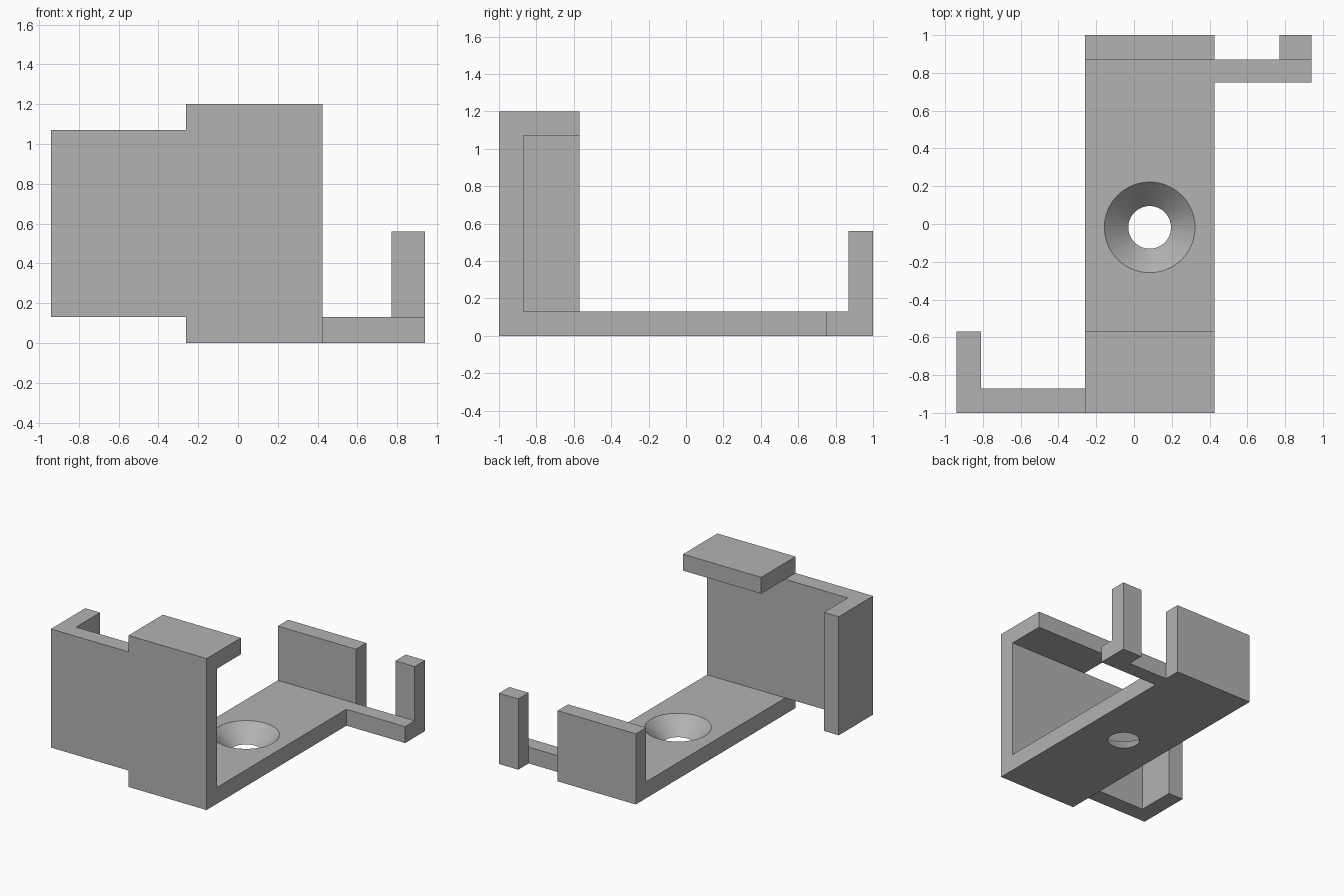
import bpy, bmesh, math
from mathutils import Vector

cube = bpy.data.objects.get("Cube")
if cube:
    bpy.data.objects.remove(cube, do_unlink=True)

grey = bpy.data.materials.new("plain grey")
grey.use_nodes = True
COLOUR = (0.45, 0.45, 0.45, 1)
grey.diffuse_color = COLOUR
grey.node_tree.nodes["Principled BSDF"].inputs["Base Color"].default_value = COLOUR

T = 0.13                      # sheet thickness
LEFT, RIGHT = 0.425, -0.26    # sides of the main strip
EDGE = 0.94                   # outer reach of the hooks
LIP = -0.57                   # how far the front hooks return


def finish(name, bm):
    bmesh.ops.recalc_face_normals(bm, faces=bm.faces)
    mesh = bpy.data.meshes.new(name)
    bm.to_mesh(mesh)
    bm.free()
    mesh.materials.append(grey)
    obj = bpy.data.objects.new(name, mesh)
    bpy.context.collection.objects.link(obj)
    return obj


def extrude_profile(name, points, axis, low, high):
    """Extrude a closed 2D profile along x (points are y, z) or z (points are x, y)."""
    bm = bmesh.new()
    place = (lambda a, b: (low, a, b)) if axis == "x" else (lambda a, b: (a, b, low))
    face = bm.faces.new([bm.verts.new(place(a, b)) for a, b in points])
    step = Vector((1, 0, 0) if axis == "x" else (0, 0, 1)) * (high - low)
    out = bmesh.ops.extrude_face_region(bm, geom=[face])
    moved = [g for g in out["geom"] if isinstance(g, bmesh.types.BMVert)]
    bmesh.ops.translate(bm, verts=moved, vec=step)
    return finish(name, bm)


def combine(target, other, operation):
    mod = target.modifiers.new(operation.title(), "BOOLEAN")
    mod.operation = operation
    mod.solver = "EXACT"
    mod.object = other
    bpy.context.view_layer.objects.active = target
    bpy.ops.object.modifier_apply(modifier=mod.name)
    bpy.data.objects.remove(other, do_unlink=True)


# Main strip: base, front wall with top lip, and low back wall
bracket = extrude_profile("bracket", [
    (-1, 0), (1, 0), (1, 0.56), (1 - T, 0.56), (1 - T, T), (T - 1, T),
    (T - 1, 1.07), (LIP, 1.07), (LIP, 1.2), (-1, 1.2)], "x", RIGHT, LEFT)

# Side hook: panel beside the front wall with a return flange
side_hook = extrude_profile("side_hook", [
    (-EDGE, -1), (0, -1), (0, T - 1), (T - EDGE, T - 1),
    (T - EDGE, LIP), (-EDGE, LIP)], "z", T, 1.07)

# Rear arm reaching out sideways, and the post standing behind its end
rear_arm = extrude_profile("rear_arm", [
    (0.2, 0.75), (EDGE, 0.75), (EDGE, 1 - T), (0.2, 1 - T)], "z", 0, T)
rear_post = extrude_profile("rear_post", [
    (0.8, 0), (1, 0), (1, 0.56), (1 - T, 0.56), (1 - T, T), (0.8, T)], "x", 0.77, EDGE)

for part in (side_hook, rear_arm, rear_post):
    combine(bracket, part, "UNION")

# Countersunk screw hole, widening upwards through the base
bm = bmesh.new()
r_low, r_high, over = 0.113, 0.24, 0.02
slope = (r_high - r_low) / T
bmesh.ops.create_cone(bm, cap_ends=True, segments=64, depth=T + 2 * over,
                      radius1=r_low - slope * over, radius2=r_high + slope * over)
bmesh.ops.translate(bm, verts=bm.verts, vec=(0.083, -0.018, T / 2))
hole_cutter = finish("hole_cutter", bm)
hole_cutter.hide_render = True
combine(bracket, hole_cutter, "DIFFERENCE")

# Merge flush faces left by joining the parts
bm = bmesh.new()
bm.from_mesh(bracket.data)
bmesh.ops.remove_doubles(bm, verts=bm.verts, dist=0.0001)
bmesh.ops.dissolve_limit(bm, angle_limit=math.radians(1), verts=bm.verts, edges=bm.edges)
bm.to_mesh(bracket.data)
bm.free()

bpy.ops.object.select_all(action="DESELECT")
bracket.select_set(True)
bpy.context.view_layer.objects.active = bracket
bpy.ops.object.shade_smooth_by_angle(angle=math.radians(30))
